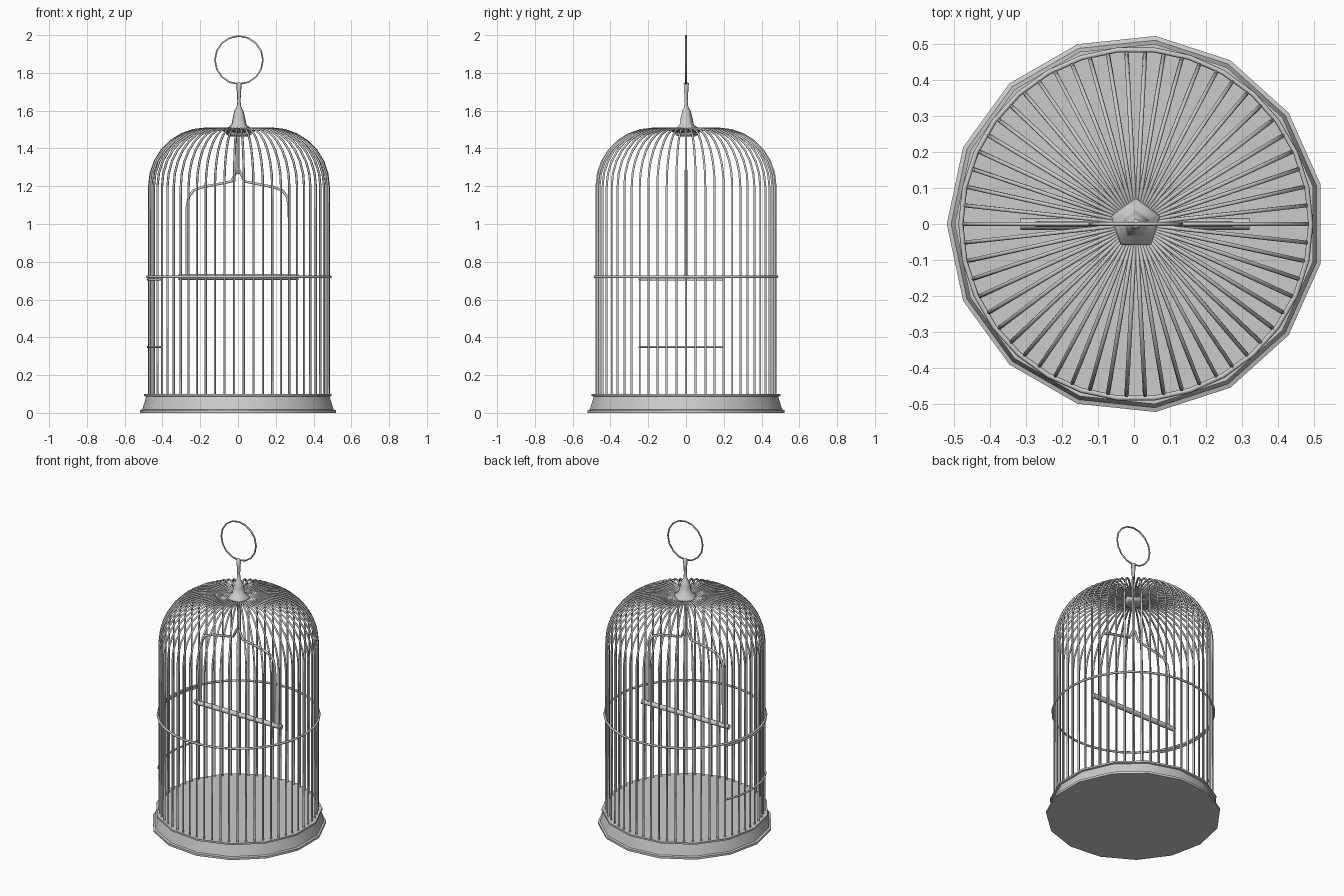
import bpy, bmesh
from math import sin, cos, pi, radians

if "Cube" in bpy.data.objects:
    bpy.data.objects.remove(bpy.data.objects["Cube"])

BARS = 58
BAR_R = 0.475
CX = 0.005  # shift that centres the odd-sided tray


def finish(ob, angle):
    bpy.ops.object.select_all(action='DESELECT')
    ob.select_set(True)
    bpy.context.view_layer.objects.active = ob
    if ob.type == 'CURVE':
        bpy.ops.object.convert(target='MESH')
        ob = bpy.context.view_layer.objects.active
    bpy.ops.object.shade_smooth_by_angle(angle=radians(angle))
    ob.location.x = CX
    return ob


def wires(name, paths, radius, closed=False, res=1):
    """Tubes of constant radius along point lists."""
    cu = bpy.data.curves.new(name, 'CURVE')
    cu.dimensions = '3D'
    cu.bevel_depth = radius
    cu.bevel_resolution = res
    cu.use_fill_caps = True
    for path in paths:
        sp = cu.splines.new('POLY')
        sp.points.add(len(path) - 1)
        for p, co in zip(sp.points, path):
            p.co = (*co, 1)
        sp.use_cyclic_u = closed
    ob = bpy.data.objects.new(name, cu)
    bpy.context.collection.objects.link(ob)
    return finish(ob, 75)


def lathe(name, profile, sides, start, angle):
    """Low-poly turned solid from (radius, z) points, capped at both ends."""
    bm = bmesh.new()
    rings = [[bm.verts.new((r * cos(start + 2 * pi * i / sides),
                            r * sin(start + 2 * pi * i / sides), z))
              for i in range(sides)] for r, z in profile]
    for a, b in zip(rings, rings[1:]):
        for i in range(sides):
            j = (i + 1) % sides
            bm.faces.new((a[i], a[j], b[j], b[i]))
    bm.faces.new(rings[0][::-1])
    bm.faces.new(rings[-1])
    me = bpy.data.meshes.new(name)
    bm.to_mesh(me)
    bm.free()
    ob = bpy.data.objects.new(name, me)
    bpy.context.collection.objects.link(ob)
    return finish(ob, angle)


def arc(r, z, a0, a1, n):
    return [(r * cos(a0 + (a1 - a0) * i / n), r * sin(a0 + (a1 - a0) * i / n), z)
            for i in range(n + 1)]


# Tray base with foot lip, sloped wall, top rim and floor
lathe("base_tray", [(0.524, 0), (0.524, 0.014), (0.512, 0.018), (0.491, 0.086),
                    (0.502, 0.089), (0.502, 0.1), (0.478, 0.1)], 15, pi, 40)

# Cage bars: straight sides, rounded shoulder, flat crown dipping to the centre
profile = [(BAR_R, 0.09), (BAR_R, 1.2)]
profile += [(0.175 + 0.3 * cos(t), 1.2 + 0.305 * sin(t))
            for t in (pi / 2 * k / 7 for k in range(1, 8))]
profile += [(0.1, 1.503), (0.05, 1.485)]
bars = []
for i in range(BARS):
    a = pi + 2 * pi * i / BARS
    bars.append([(r * cos(a), r * sin(a), z) for r, z in profile])
wires("cage_bars", bars, 0.006)

# Hoop around the middle
wires("middle_hoop", [arc(0.485, 0.72, 0, 2 * pi, 30)[:-1]], 0.007, closed=True)

# Door rails on the left side
step = 2 * pi / BARS
for name, z in (("door_lower_rail", 0.35), ("door_upper_rail", 0.705)):
    wires(name, [arc(0.483, z, pi - 4 * step, pi + 5 * step, 9)], 0.006)

# Crown finial
lathe("crown_finial", [(0.045, 1.463), (0.07, 1.472), (0.072, 1.495), (0.066, 1.508),
                       (0.042, 1.525), (0.035, 1.56), (0.025, 1.6), (0.013, 1.617),
                       (0.009, 1.65), (0.012, 1.7), (0.015, 1.745), (0.006, 1.75)],
      5, pi / 2, 75)

# Hanging ring
ring = [(0.127 * cos(2 * pi * i / 16), 0, 1.868 + 0.127 * sin(2 * pi * i / 16))
        for i in range(16)]
wires("hanging_ring", [ring], 0.005, closed=True)

# Swing: perch, bent wire frame and hanger rod
wires("swing_perch", [[(-0.32, 0, 0.72), (0.315, 0, 0.72)]], 0.016, res=2)
half = [(0.272, 0.72), (0.27, 1.09), (0.26, 1.145), (0.235, 1.178), (0.19, 1.195),
        (0.035, 1.225), (0.006, 1.285)]
wires("swing_frame", [[(s * x - 0.005, 0, z) for x, z in half] for s in (1, -1)], 0.008)
wires("swing_hanger", [[(-0.005, 0, 1.265), (-0.005, 0, 1.48)]], 0.007)
